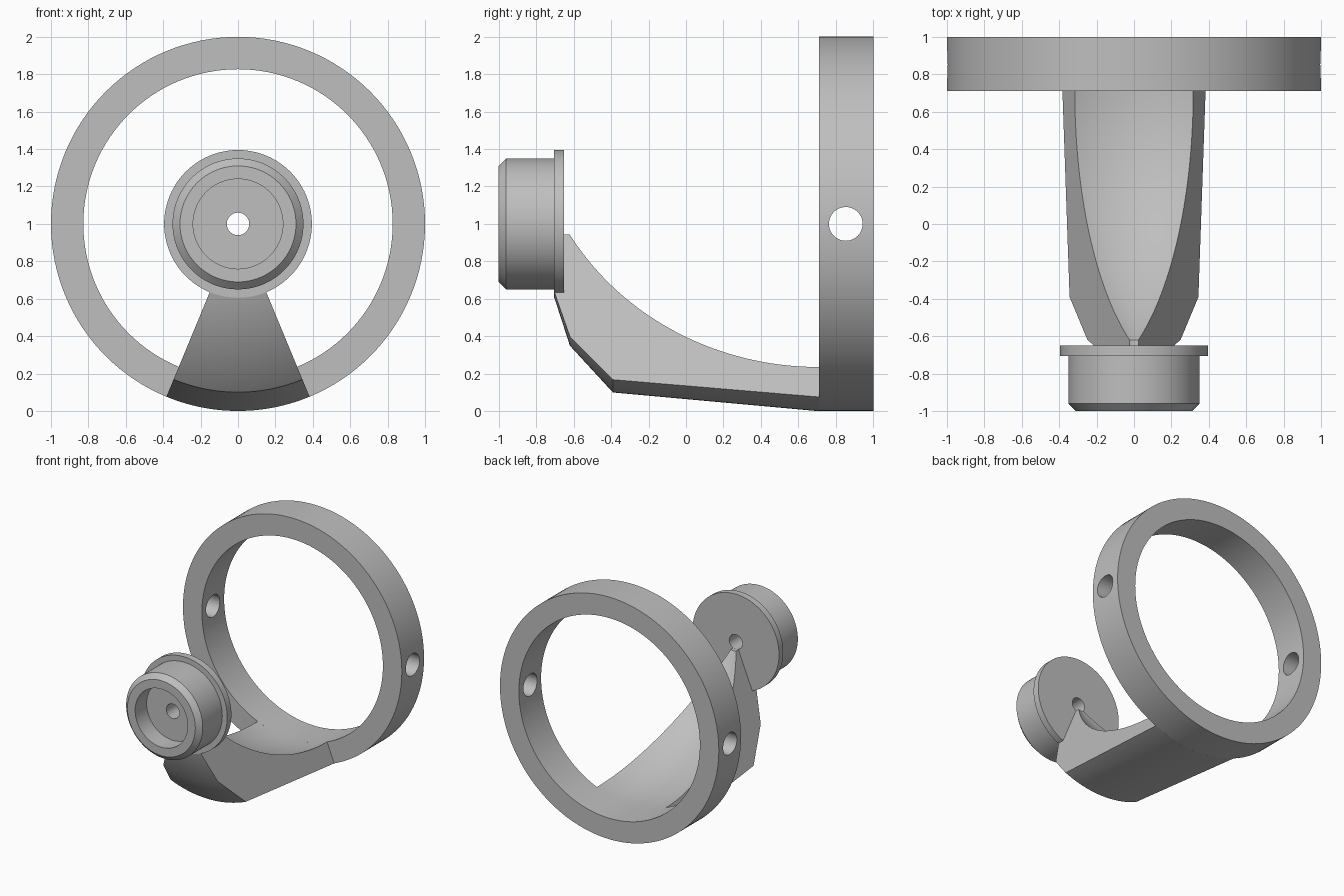
import bpy, bmesh, math
from mathutils import Matrix

cube = bpy.data.objects.get("Cube")
if cube:
    bpy.data.objects.remove(cube, do_unlink=True)

GREY = (0.52, 0.52, 0.52, 1)
grey = bpy.data.materials.new("plain grey")
grey.use_nodes = True
grey.diffuse_color = GREY
grey.node_tree.nodes["Principled BSDF"].inputs["Base Color"].default_value = GREY

AXIS_Z = 1.0  # height of the shared y axis


def make_object(name, bm):
    bmesh.ops.recalc_face_normals(bm, faces=bm.faces)
    mesh = bpy.data.meshes.new(name)
    bm.to_mesh(mesh)
    bm.free()
    obj = bpy.data.objects.new(name, mesh)
    bpy.context.collection.objects.link(obj)
    mesh.materials.append(grey)
    return obj


def smooth(obj):
    bpy.ops.object.select_all(action='DESELECT')
    obj.select_set(True)
    bpy.context.view_layer.objects.active = obj
    bpy.ops.object.shade_smooth_by_angle(angle=math.radians(25))


def revolve(name, profile, steps, half_angle=math.pi):
    """Sweep a closed (y, radius) profile about the y axis, centred straight down."""
    full = half_angle == math.pi
    bm = bmesh.new()
    rows = []
    for i in range(steps if full else steps + 1):
        a = -half_angle + 2 * half_angle * i / steps
        rows.append([bm.verts.new((r * math.sin(a), y, AXIS_Z - r * math.cos(a)))
                     for y, r in profile])
    pairs = list(zip(rows, rows[1:]))
    if full:
        pairs.append((rows[-1], rows[0]))
    n = len(profile)
    for a, b in pairs:
        for j in range(n):
            k = (j + 1) % n
            bm.faces.new((a[j], a[k], b[k], b[j]))
    if not full:
        bm.faces.new(rows[0])
        bm.faces.new(rows[-1])
    return make_object(name, bm)


# Large ring
RING_FRONT, INNER = 0.71, 0.827
ring = revolve("ring", [(RING_FRONT, 1), (1, 1), (1, INNER), (RING_FRONT, INNER)], 128)

# Cross hole through both sides of the ring
bm = bmesh.new()
bmesh.ops.create_cone(bm, cap_ends=True, segments=48, radius1=0.09, radius2=0.09, depth=2.4,
                      matrix=Matrix.Translation((0, 0.853, AXIS_Z)) @ Matrix.Rotation(math.pi / 2, 4, 'Y'))
cutter = make_object("hole_cutter", bm)
cutter.hide_render = True
mod = ring.modifiers.new("cross_hole", 'BOOLEAN')
mod.operation = 'DIFFERENCE'
mod.solver = 'EXACT'
mod.object = cutter
bpy.context.view_layer.objects.active = ring
bpy.ops.object.modifier_apply(modifier=mod.name)
bpy.data.objects.remove(cutter, do_unlink=True)
smooth(ring)

# Stepped hub with recessed front and a through hole
hub = revolve("hub", [(-0.85, 0.06), (-0.85, 0.24), (-1, 0.24), (-1, 0.31), (-0.96, 0.35),
                      (-0.705, 0.35), (-0.705, 0.395), (-0.65, 0.395), (-0.65, 0.06)], 96)
smooth(hub)

# Wedge arm: faceted outside, concave circular sweep inside
SWEEP, TIP = 1.539, -0.62
arm_profile = [(RING_FRONT, 1), (-0.39, 0.9), (-0.62, 0.65), (-0.704, 0.39),
               (-0.66, 0.36), (-0.66, 0.06)]
for i in range(33):
    y = TIP + (RING_FRONT - TIP) * i / 32
    arm_profile.append((y, INNER - SWEEP + math.sqrt(SWEEP ** 2 - (RING_FRONT - y) ** 2)))
arm = revolve("arm", arm_profile, 24, math.radians(22.5))
smooth(arm)
